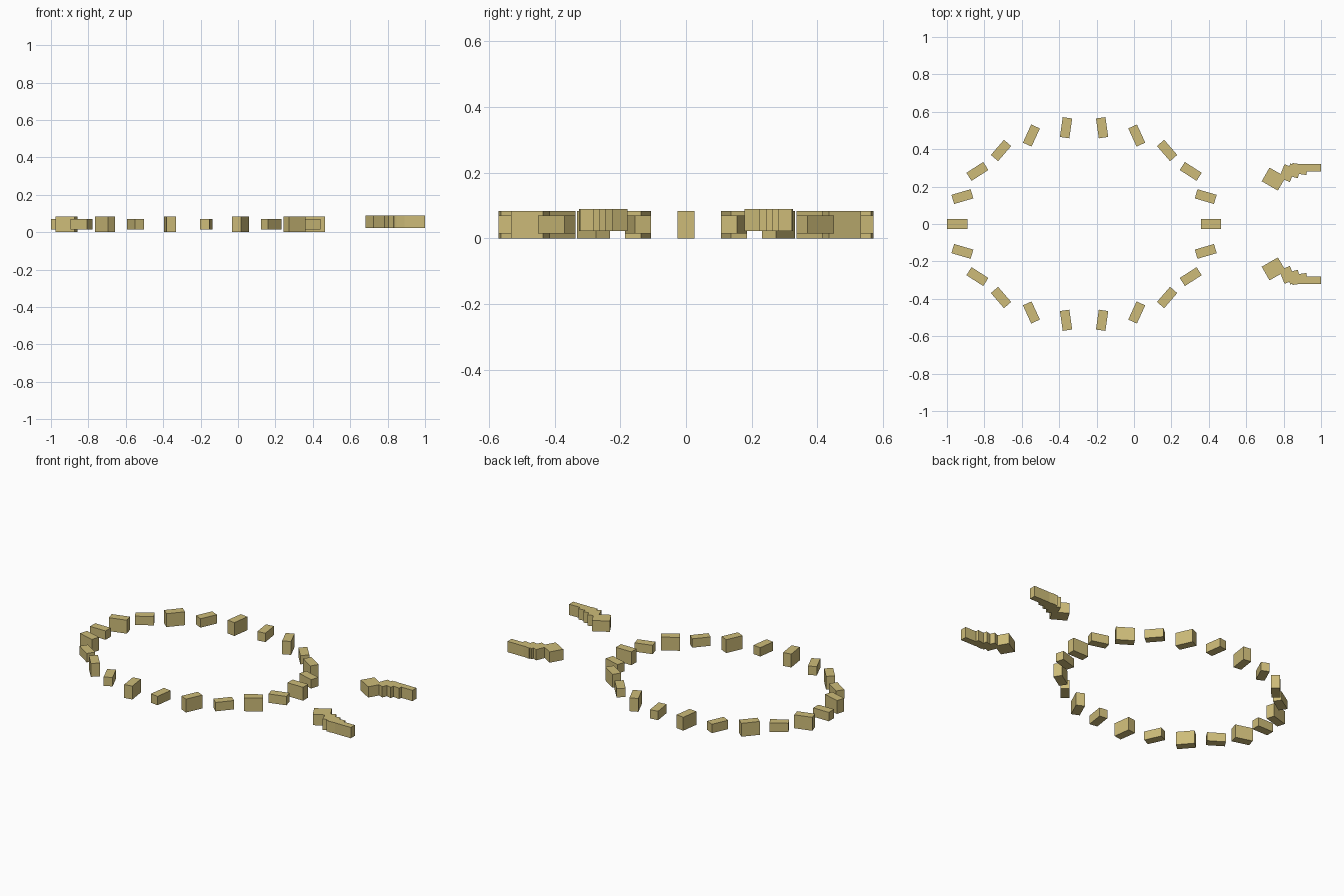
import bpy
from math import cos, sin, pi, radians

cube = bpy.data.objects.get("Cube")
if cube:
    bpy.data.objects.remove(cube, do_unlink=True)

sand = bpy.data.materials.new("pale_sand")
color = (0.61, 0.50, 0.19, 1)
sand.diffuse_color = color
sand.use_nodes = True
sand.node_tree.nodes["Principled BSDF"].inputs["Base Color"].default_value = color


def block(name, x, y, length, width, angle, bottom, top):
    """Upright box turned about z."""
    bpy.ops.mesh.primitive_cube_add(size=1, location=(x, y, (bottom + top) / 2))
    obj = bpy.context.object
    obj.name = name
    obj.scale = (length, width, top - bottom)
    obj.rotation_euler.z = angle
    obj.data.materials.append(sand)
    return obj


# Oval ring of alternating tall and short stones
COUNT = 22
for i in range(COUNT):
    a = 2 * pi * i / COUNT
    tall = i % 2 == 0
    block("tall_stone" if tall else "short_stone",
          -0.267 + 0.678 * cos(a), 0.52 * sin(a), 0.107, 0.051, -a,
          0 if tall else 0.015, 0.083 if tall else 0.07)

# Two mirrored curving walls of overlapping blocks: x, y, length, width, turn
wall = [
    (0.747, 0.240, 0.100, 0.084, 30),
    (0.819, 0.272, 0.062, 0.078, 22),
    (0.855, 0.284, 0.060, 0.065, 15),
    (0.885, 0.294, 0.082, 0.053, 8),
    (0.945, 0.302, 0.110, 0.040, 0),
]
for side, label in ((1, "back"), (-1, "front")):
    for x, y, length, width, turn in wall:
        block(label + "_wall_block", x, side * y, length, width,
              -side * radians(turn), 0.023, 0.09)
